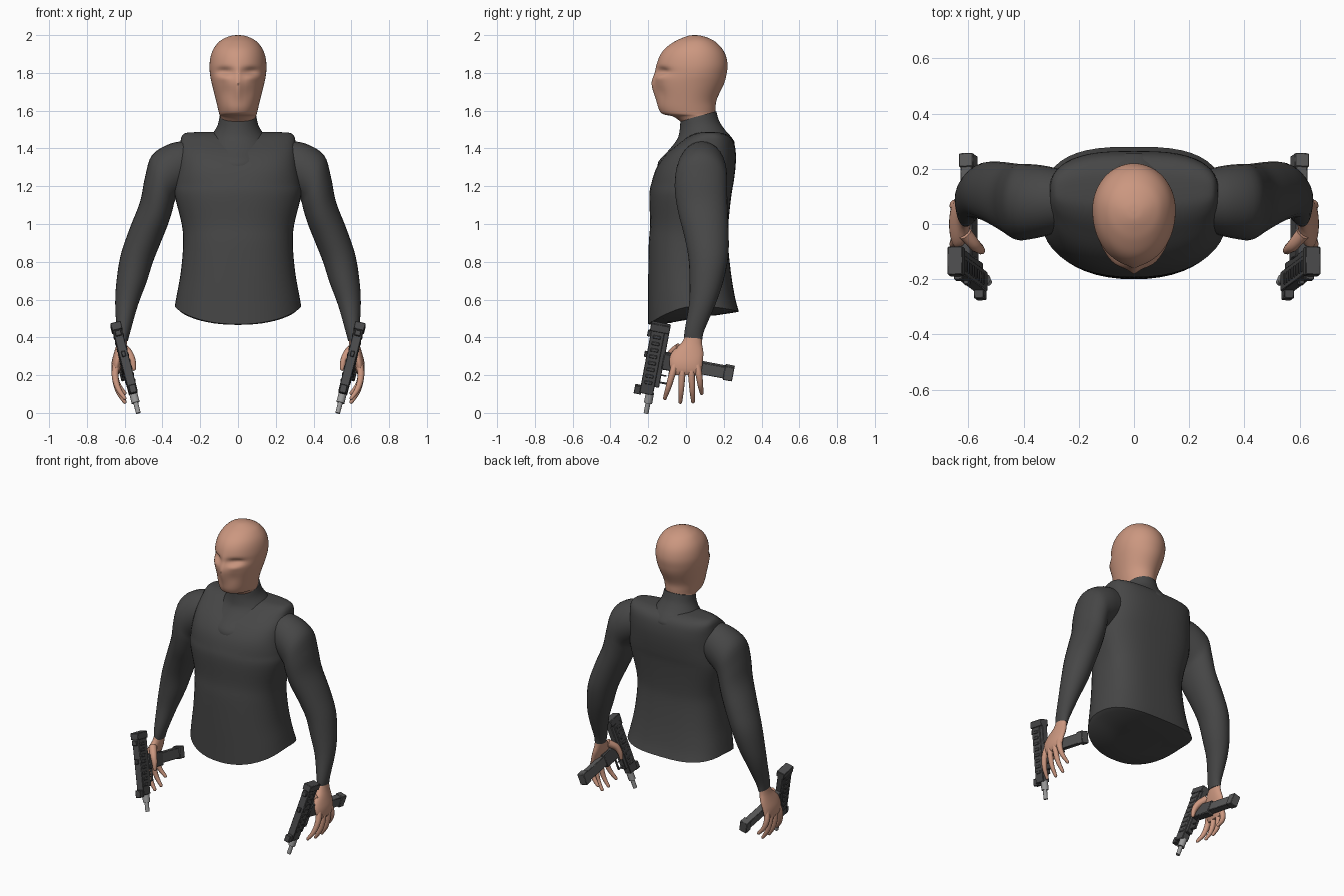
import bpy, bmesh, math
from mathutils import Vector, Matrix

if "Cube" in bpy.data.objects:
    bpy.data.objects.remove(bpy.data.objects["Cube"])


def material(name, rgb):
    m = bpy.data.materials.new(name)
    m.diffuse_color = (*rgb, 1)
    m.use_nodes = True
    m.node_tree.nodes["Principled BSDF"].inputs["Base Color"].default_value = m.diffuse_color
    return m


CLOTH = material("charcoal_cloth", (0.062, 0.062, 0.062))
SKIN = material("skin", (0.60, 0.31, 0.215))
GUNMETAL = material("gunmetal", (0.070, 0.070, 0.072))
GREY = material("magazine_grey", (0.10, 0.10, 0.10))
STEEL = material("bare_steel", (0.33, 0.33, 0.33))


def finish(name, bm, mat, mirror=False, angle=40, bevel=0):
    bmesh.ops.recalc_face_normals(bm, faces=bm.faces)
    me = bpy.data.meshes.new(name)
    bm.to_mesh(me)
    bm.free()
    me.materials.append(mat)
    ob = bpy.data.objects.new(name, me)
    bpy.context.collection.objects.link(ob)
    bpy.ops.object.select_all(action='DESELECT')
    bpy.context.view_layer.objects.active = ob
    ob.select_set(True)
    bpy.ops.object.shade_smooth_by_angle(angle=math.radians(angle))
    if bevel:
        b = ob.modifiers.new("bevel", 'BEVEL')
        b.width, b.segments = bevel, 1
    if mirror:
        ob.modifiers.new("mirror", 'MIRROR').use_mirror_merge = False
    return ob


def refine(rows, n):
    """Catmull-Rom interpolation of parameter rows."""
    out = []
    for i in range(len(rows) - 1):
        p = [rows[max(0, min(len(rows) - 1, i + k))] for k in (-1, 0, 1, 2)]
        for j in range(n):
            t = j / n
            out.append([0.5 * (2 * b + (c - a) * t + (2 * a - 5 * b + 4 * c - d) * t * t
                               + (3 * b - a - 3 * c + d) * t ** 3) for a, b, c, d in zip(*p)])
    return out + [list(rows[-1])]


def loft(bm, rings):
    vs = [[bm.verts.new(p) for p in r] for r in rings]
    n = len(vs[0])
    for a, b in zip(vs, vs[1:]):
        for i in range(n):
            bm.faces.new((a[i], a[(i + 1) % n], b[(i + 1) % n], b[i]))
    bm.faces.new(vs[0])
    bm.faces.new(vs[-1])


def oval(hw, yf, yb, n_seg, mid=0.5, nf=2.0, nb=2.0):
    """Egg section: half width, front y, back y, with superellipse powers."""
    cy, pts = yf + mid * (yb - yf), []
    for i in range(n_seg):
        a = 2 * math.pi * i / n_seg
        c, s = math.cos(a), math.sin(a)
        e = 2 / (nf if s < 0 else nb)
        x = hw * math.copysign(abs(c) ** e, c)
        y = cy + (cy - yf if s < 0 else yb - cy) * math.copysign(abs(s) ** e, s)
        pts.append((x, y, s))
    return pts


# Torso: arched hem, slightly sunken underside, squared shoulders
rows = [(.565, .335, -.200, .280), (.63, .323, -.200, .260), (.75, .302, -.200, .238),
        (.90, .290, -.197, .222), (1.0, .298, -.190, .224), (1.15, .334, -.194, .240),
        (1.22, .332, -.182, .252), (1.30, .320, -.155, .262), (1.37, .312, -.105, .264),
        (1.43, .305, -.035, .254), (1.465, .297, .015, .230), (1.483, .27, .06, .19),
        (1.487, .18, .10, .15)]
rings = []
for z, hw, yf, yb in refine(rows, 4):
    fade = max(0, 1 - (z - .565) / .35) ** 1.5
    nf = 2.2 + 0.8 * max(0, min(1, (z - 1.2) / .2))
    rings.append([(x, y, z - fade * (.095 if s < 0 else .028) * abs(s) ** 1.5)
                  for x, y, s in oval(hw, yf, yb, 48, .5, nf, 2.9)])
under = []
for k in (.5, .93):
    under.append([(x * k, .04 + (y - .04) * k,
                   (z - .004) * (1 - w) + w * (.465 + (y * k + .2) * .14))
                  for x, y, z in rings[0] for w in [.8 if k < .6 else .25]])
bm = bmesh.new()
loft(bm, under + rings)
finish("torso", bm, CLOTH, angle=50)

# Neck with scooped front yoke; each ring tilts from front z to back z
rows = [(1.28, 1.40, .150, -.150, .250), (1.33, 1.43, .172, -.146, .258),
        (1.39, 1.465, .165, -.092, .236), (1.45, 1.50, .135, -.046, .205),
        (1.50, 1.545, .108, -.033, .176), (1.545, 1.597, .097, -.030, .160)]
bm = bmesh.new()
loft(bm, [[(x, y, zf + (zb - zf) * (y - yf) / (yb - yf)) for x, y, s in oval(hw, yf, yb, 40)]
          for zf, zb, hw, yf, yb in refine(rows, 4)])
finish("neck_collar", bm, CLOTH)

# Head: egg loft with eye sockets, lids and a nose ridge pushed into the front
rows = [(1.53, .085, -.015, .140), (1.568, .094, -.065, .152), (1.582, .099, -.122, .154),
        (1.61, .106, -.143, .156), (1.66, .118, -.153, .163), (1.74, .138, -.168, .200),
        (1.79, .148, -.160, .214), (1.84, .151, -.153, .220), (1.89, .144, -.138, .211),
        (1.93, .128, -.110, .190), (1.965, .100, -.062, .155), (1.985, .068, -.020, .118),
        (1.997, .033, .015, .078), (2.0, .004, .042, .050)]


def bump(x, z, cx, cz, sx, sz):
    return math.exp(-((x - cx) / sx) ** 2 - ((z - cz) / sz) ** 2)


rings = []
for z, hw, yf, yb in refine(rows, 5):
    ring = []
    for x, y, s in oval(hw, yf, yb, 64, .55):
        if s < 0:
            ax = abs(x)
            y += .028 * bump(ax, z, .07, 1.808, .042, .020)
            y -= .008 * bump(ax, z, .075, 1.775, .035, .018)
            y -= .014 * bump(ax, z, 0, 1.74, .016, .09)
            y += .008 * bump(ax, z, .06, 1.70, .03, .04)
        ring.append((x, y, z))
    rings.append(ring)
bm = bmesh.new()
loft(bm, rings)
finish("head", bm, SKIN, angle=60)

# Arms: each row = inner x,z  outer x,z  centre y  half depth
rows = [(.27, 1.18, .27, 1.44, .085, .115), (.31, 1.15, .36, 1.425, .083, .130),
        (.335, 1.12, .455, 1.365, .080, .138), (.345, 1.08, .492, 1.25, .080, .138),
        (.37, 1.00, .518, 1.12, .090, .131), (.41, .90, .572, .98, .108, .118),
        (.45, .80, .620, .84, .118, .105), (.485, .69, .643, .70, .108, .089),
        (.53, .57, .650, .58, .086, .070), (.570, .43, .643, .445, .045, .052),
        (.583, .380, .638, .395, .038, .048)]
bm = bmesh.new()
rings = []
for xi, zi, xo, zo, cy, b in refine(rows, 4):
    ring = []
    for i in range(28):
        a = 2 * math.pi * i / 28
        k, s = .5 + .5 * math.cos(a), math.sin(a)
        ring.append((xi + (xo - xi) * k, cy + b * s, zi + (zo - zi) * k))
    rings.append(ring)
loft(bm, rings)
finish("arms", bm, CLOTH, mirror=True, angle=50)


def tube(bm, rows, n=10):
    """Round finger through rows of x, y, z, radius with a rounded tip."""
    rows = refine(rows, 4)
    d = (Vector(rows[-1][:3]) - Vector(rows[-2][:3])).normalized()
    tip, r = Vector(rows[-1][:3]), rows[-1][3]
    rows += [[*(tip + d * r * math.sin(t)), r * math.cos(t)] for t in (.5, 1.0, 1.4)]
    rings = []
    for i, row in enumerate(rows):
        t = Vector(rows[min(i + 1, len(rows) - 1)][:3]) - Vector(rows[max(i - 1, 0)][:3])
        u = t.cross(Vector((1, .2, 0))).normalized()
        v = t.cross(u).normalized()
        rings.append([Vector(row[:3]) + row[3] * (u * math.cos(a) + v * math.sin(a))
                      for a in [2 * math.pi * k / n for k in range(n)]])
    loft(bm, rings)


# Hands: flat palm, four fanned fingers curling inward, thumb round the grip
bm = bmesh.new()
palm = [(.42, .612, .024, .042, .042), (.37, .615, .027, .030, .054), (.32, .626, .030, .008, .084),
        (.27, .640, .029, .000, .088), (.225, .646, .023, .002, .080), (.20, .646, .012, .004, .062)]
loft(bm, [[(cx + hx * math.cos(a), cy + hy * math.sin(a), z)
           for a in [2 * math.pi * k / 24 for k in range(24)]]
          for z, cx, hx, cy, hy in refine(palm, 3)])
for y0, y1, z1 in ((-.062, -.112, .078), (-.018, -.030, .058), (.026, .037, .060), (.064, .083, .105)):
    tube(bm, [(.642, y0 * .9, .26, .020), (.651, y0 + (y1 - y0) * .25, .20, .018),
              (.635, y0 + (y1 - y0) * .65, .12 + (z1 - .06) * .6, .015), (.600, y1, z1, .010)])
tube(bm, [(.612, -.035, .345, .026), (.578, -.075, .315, .022),
          (.558, -.092, .275, .017), (.552, -.098, .235, .012)])
finish("hands", bm, SKIN, mirror=True, angle=60)

# Weapon frame: u down the barrel, v along the grip, w across
d = Vector((-.245, -.18, -.95)).normalized()
g = Vector((0, .983, -.18))
g = (g - d * g.dot(d)).normalized()
FRAME = Matrix((d, g, d.cross(g))).transposed().to_4x4()
FRAME.translation = (.597, -.17, .27)


def box(bm, u0, u1, v0, v1, w0, w1):
    m = Matrix.Translation(((u0 + u1) / 2, (v0 + v1) / 2, (w0 + w1) / 2))
    bmesh.ops.create_cube(bm, size=1, matrix=FRAME @ m @ Matrix.Diagonal((u1 - u0, v1 - v0, w1 - w0, 1)))


def rod(bm, u0, u1, v, r):
    m = FRAME @ Matrix.Translation(((u0 + u1) / 2, v, 0)) @ Matrix.Rotation(math.pi / 2, 4, 'Y')
    bmesh.ops.create_cone(bm, cap_ends=True, segments=14, radius1=r, radius2=r, depth=u1 - u0, matrix=m)


# Receiver with rear cap, sights, side ribs, trigger guard
bm = bmesh.new()
box(bm, -.195, .175, -.045, .028, -.024, .024)
box(bm, -.18, .13, .02, .052, -.019, .019)
box(bm, -.212, -.170, -.052, .052, -.028, .028)
box(bm, -.165, -.135, -.062, -.04, -.016, .016)
box(bm, .14, .185, -.075, -.035, -.018, .018)
box(bm, -.05, -.02, -.058, -.04, -.010, .010)
for i in range(8):
    u = -.15 + i * .036
    box(bm, u, u + .018, -.030, .012, -.0275, .0275)
box(bm, .10, .108, .05, .095, -.008, .008)
box(bm, .03, .108, .088, .096, -.008, .008)
box(bm, .06, .067, .05, .08, -.005, .005)
finish("weapon_receivers", bm, GUNMETAL, mirror=True, bevel=.003)

# Grip and the long magazine that runs out of it
bm = bmesh.new()
box(bm, -.062, .028, .045, .20, -.024, .024)
finish("weapon_grips", bm, GUNMETAL, mirror=True, bevel=.005)
bm = bmesh.new()
box(bm, -.050, .014, .18, .415, -.021, .021)
box(bm, -.056, .020, .375, .425, -.026, .026)
finish("weapon_magazines", bm, GREY, mirror=True, bevel=.003)

# Barrel with locking nut
bm = bmesh.new()
rod(bm, .17, .225, .010, .022)
rod(bm, .22, .283, .010, .013)
finish("weapon_barrels", bm, STEEL, mirror=True)
